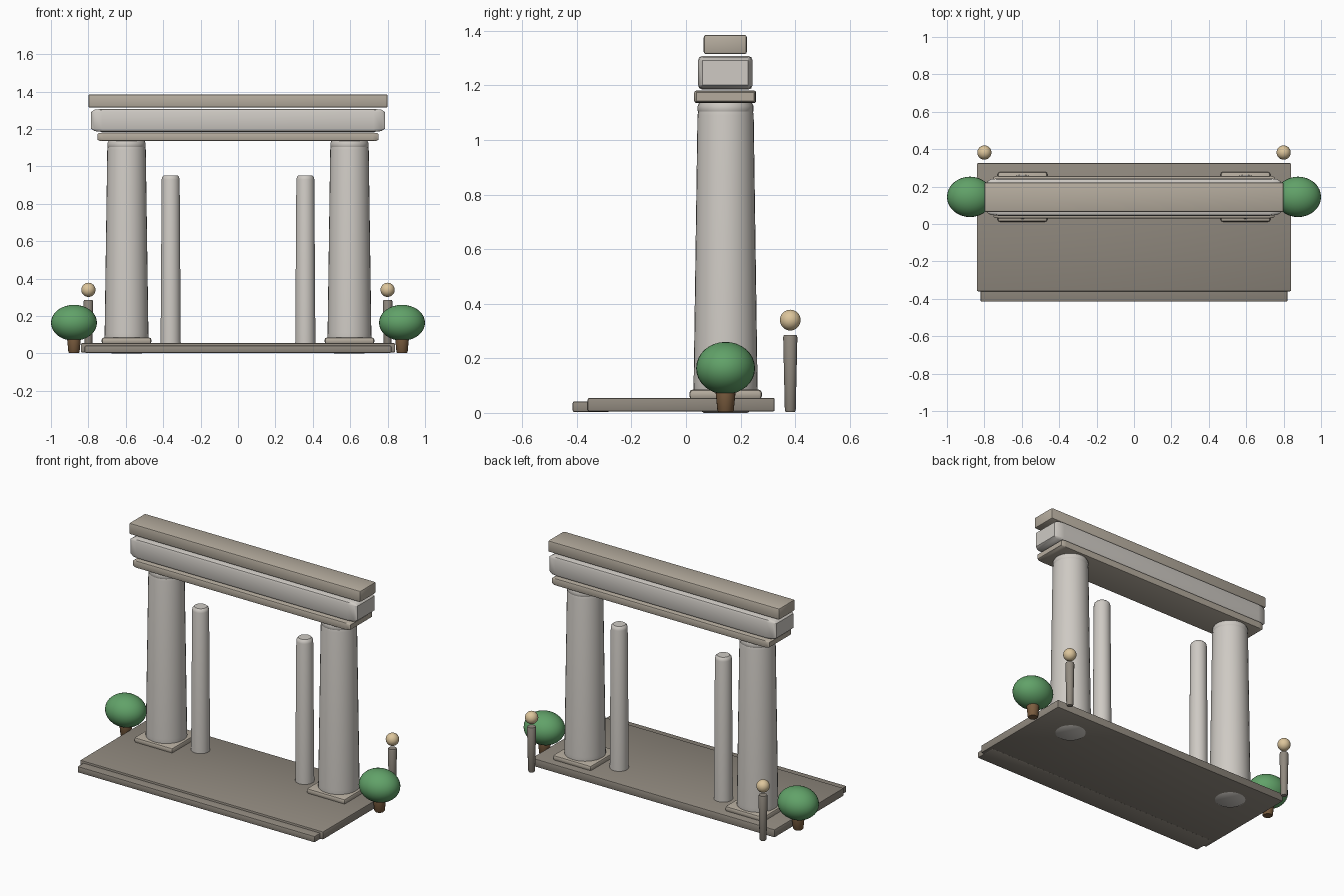
import bpy, bmesh, math

if "Cube" in bpy.data.objects:
    bpy.data.objects.remove(bpy.data.objects["Cube"])


def mat(name, rgb):
    m = bpy.data.materials.new(name)
    m.diffuse_color = (*rgb, 1)
    m.use_nodes = True
    m.node_tree.nodes["Principled BSDF"].inputs["Base Color"].default_value = m.diffuse_color
    return m


PALE = mat("pale_stone", (0.62, 0.59, 0.55))
TRIM = mat("trim_stone", (0.46, 0.41, 0.34))
DARK = mat("dark_stone", (0.28, 0.25, 0.21))
GREEN = mat("leaf_green", (0.12, 0.36, 0.14))
WOOD = mat("bark", (0.20, 0.11, 0.05))
GLOW = mat("lamp_cream", (0.72, 0.56, 0.33))


def finish(bm, name, material, angle=35):
    me = bpy.data.meshes.new(name)
    bmesh.ops.recalc_face_normals(bm, faces=bm.faces)
    bm.to_mesh(me)
    bm.free()
    me.materials.append(material)
    ob = bpy.data.objects.new(name, me)
    bpy.context.collection.objects.link(ob)
    bpy.ops.object.select_all(action='DESELECT')
    ob.select_set(True)
    bpy.context.view_layer.objects.active = ob
    bpy.ops.object.shade_smooth_by_angle(angle=math.radians(angle))
    return ob


def box(name, x, y, z, material, bevel=0.006, stretch=1, segments=2):
    """Bevelled box from (min, max) ranges; stretch lengthens the bevel along x."""
    bm = bmesh.new()
    bmesh.ops.create_cube(bm, size=1)
    size = ((x[1] - x[0]) / stretch, y[1] - y[0], z[1] - z[0])
    bmesh.ops.scale(bm, vec=size, verts=bm.verts)
    bmesh.ops.bevel(bm, geom=bm.edges[:], offset=bevel, segments=segments,
                    profile=0.5, affect='EDGES')
    bmesh.ops.scale(bm, vec=(stretch, 1, 1), verts=bm.verts)
    bmesh.ops.translate(bm, vec=(sum(x) / 2, sum(y) / 2, sum(z) / 2), verts=bm.verts)
    return finish(bm, name, material)


def lathe(name, profile, x, y, material, sides=32):
    """Closed turned solid from (radius, z) points."""
    bm = bmesh.new()
    rings = []
    for r, z in profile:
        rings.append([bm.verts.new((x + r * math.cos(2 * math.pi * i / sides),
                                    y + r * math.sin(2 * math.pi * i / sides), z))
                      for i in range(sides)])
    for a, b in zip(rings, rings[1:]):
        for i in range(sides):
            j = (i + 1) % sides
            bm.faces.new((a[i], a[j], b[j], b[i]))
    bm.faces.new(rings[0])
    bm.faces.new(rings[-1])
    return finish(bm, name, material)


def ball(name, centre, radii, material):
    bm = bmesh.new()
    bmesh.ops.create_uvsphere(bm, u_segments=32, v_segments=16, radius=1)
    bmesh.ops.scale(bm, vec=radii, verts=bm.verts)
    bmesh.ops.translate(bm, vec=centre, verts=bm.verts)
    return finish(bm, name, material, 60)


CY = 0.145  # depth of the gate line

# Platform and front step
box("platform", (-0.84, 0.84), (-0.36, 0.325), (0.005, 0.055), DARK)
box("front_step", (-0.82, 0.82), (-0.415, -0.28), (0.003, 0.042), DARK)

# Stacked lintel
box("lintel_lower", (-0.752, 0.752), (0.03, 0.257), (1.135, 1.181), TRIM, 0.008, 4)
box("lintel_middle", (-0.785, 0.785), (0.044, 0.244), (1.184, 1.308), PALE, 0.017, 3.5)
box("lintel_top", (-0.80, 0.80), (0.065, 0.223), (1.314, 1.385), TRIM, 0.009)

for side, s in (("left", -1), ("right", 1)):
    # Main column with plinth and neck ring
    cx = s * 0.596
    box(side + "_plinth", (cx - 0.133, cx + 0.133), (CY - 0.133, CY + 0.133),
        (0.05, 0.085), TRIM, 0.012)
    lathe(side + "_column", [(0.08, 0), (0.11, 0.02), (0.119, 0.05), (0.117, 0.11),
                             (0.103, 1.09), (0.100, 1.105)], cx, CY, PALE)
    lathe(side + "_neck_ring", [(0.097, 1.098), (0.102, 1.106), (0.102, 1.125),
                                (0.095, 1.14)], cx, CY, PALE)
    # Slim inner pillar
    lathe(side + "_pillar", [(0.054, 0.045), (0.048, 0.93), (0.045, 0.943),
                             (0.036, 0.952)], s * 0.36, CY, PALE)
    # Round shrub
    tx = s * 0.877
    lathe(side + "_shrub_trunk", [(0.026, 0.003), (0.030, 0.008), (0.037, 0.08),
                                  (0.034, 0.11)], tx, CY, WOOD, 20)
    ball(side + "_shrub_crown", (tx, CY, 0.164), (0.123, 0.108, 0.096), GREEN)
    # Lamp post
    lathe(side + "_lamp_post", [(0.016, 0.003), (0.020, 0.01), (0.026, 0.277),
                                (0.023, 0.285)], s * 0.8, 0.382, DARK, 20)
    ball(side + "_lamp_globe", (s * 0.8, 0.382, 0.34), (0.038, 0.038, 0.038), GLOW)
